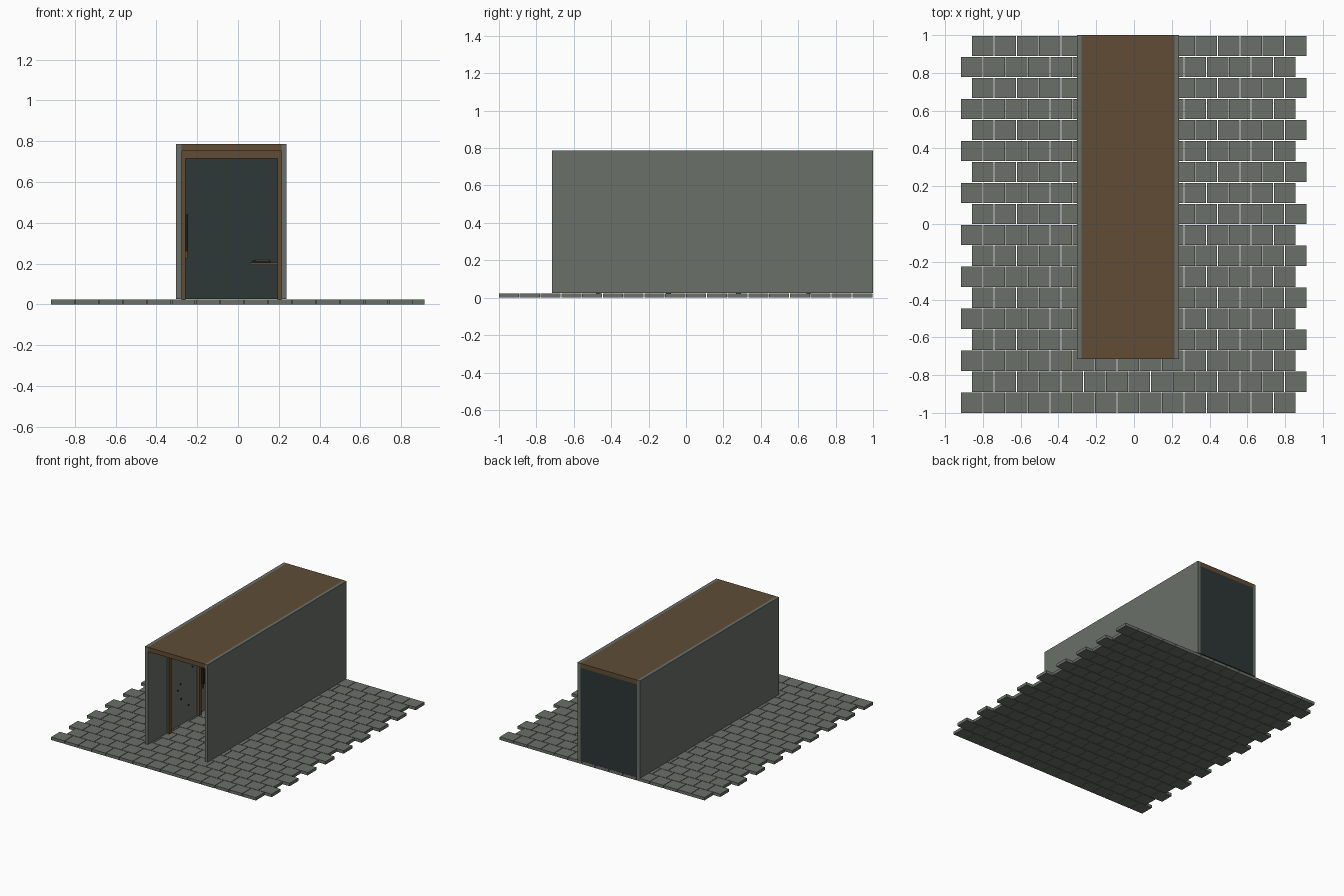
import bpy, bmesh
from mathutils import Vector

if "Cube" in bpy.data.objects:
    bpy.data.objects.remove(bpy.data.objects["Cube"])


def material(name, rgb):
    m = bpy.data.materials.new(name)
    m.diffuse_color = (*rgb, 1.0)
    m.use_nodes = True
    m.node_tree.nodes["Principled BSDF"].inputs["Base Color"].default_value = m.diffuse_color
    return m


STONE = material("grey stone", (0.145, 0.160, 0.138))
WOOD = material("brown wood", (0.115, 0.073, 0.036))
DARK = material("dark slate", (0.027, 0.038, 0.038))
IRON = material("black iron", (0.012, 0.012, 0.013))
PAPER = material("pale grey green", (0.17, 0.20, 0.16))


def boxes(name, spans, mat):
    """One object from boxes given as (x0, x1, y0, y1, z0, z1)."""
    bm = bmesh.new()
    for x0, x1, y0, y1, z0, z1 in spans:
        lo, hi = Vector((x0, y0, z0)), Vector((x1, y1, z1))
        for v in bmesh.ops.create_cube(bm, size=1.0)["verts"]:
            v.co = Vector(a * b for a, b in zip(v.co, hi - lo)) + (lo + hi) / 2
    me = bpy.data.meshes.new(name)
    bm.to_mesh(me)
    bm.free()
    me.materials.append(mat)
    ob = bpy.data.objects.new(name, me)
    bpy.context.collection.objects.link(ob)
    return ob


# Paving: staggered rows of separate slabs with narrow open joints
ROWS, COLS, GAP = 18, 15, 0.004
PX, PY, FLOOR = 0.1183, 2.0 / 18, 0.023
slabs = []
for r in range(ROWS):
    start = -0.916 if r % 2 == 0 else -0.857
    y = -1.0 + r * PY
    for c in range(COLS):
        x = start + c * PX
        slabs.append((x, x + PX - GAP, y, y + PY - GAP, 0.0, FLOOR))
boxes("paving_slabs", slabs, STONE)

# Corridor shell
FRONT, BACK, TOP = -0.716, 1.0, 0.787
XL, XR = -0.278, 0.214
BASE = FLOOR + 0.003
boxes("left_wall", [(-0.303, XL, FRONT, BACK, BASE, TOP)], STONE)
boxes("right_wall", [(XR, 0.239, FRONT, BACK, BASE, TOP)], STONE)
boxes("ceiling", [(XL, XR, FRONT, BACK, 0.752, TOP)], WOOD)
boxes("end_wall", [(XL, XR, BACK - 0.02, BACK, BASE, 0.752)], DARK)

# Timber support frames along the corridor
for i in range(4):
    y0 = -0.482 + i * 0.375
    y1 = y0 + 0.026
    boxes(f"timber_frame_{i + 1}", [
        (XL, XL + 0.021, y0, y1, FLOOR, 0.716),
        (XR - 0.020, XR, y0, y1, FLOOR, 0.716),
        (XL, XR, y0, y1, 0.716, 0.752)], WOOD)

# Wall shelf with a small stack lying on it
boxes("wall_shelf", [(0.06, XR, 0.36, 0.60, 0.192, 0.205)], WOOD)
boxes("shelf_box", [(0.07, 0.16, 0.42, 0.54, 0.205, 0.214)], IRON)
boxes("shelf_sheet", [(0.085, 0.155, 0.43, 0.53, 0.214, 0.220)], PAPER)

# Iron bracket on the left wall with a short wooden grip
boxes("wall_bracket", [(XL, -0.244, -0.078, -0.058, 0.26, 0.44)], IRON)
boxes("bracket_grip", [(-0.257, -0.248, -0.073, -0.063, 0.225, 0.26)], WOOD)

# Small studs on the left wall
boxes("wall_studs", [(XL, XL + 0.005, y, y + 0.01, z, z + 0.01)
                     for y, z in ((-0.35, 0.30), (-0.32, 0.34), (-0.31, 0.22),
                                  (-0.17, 0.42), (-0.22, 0.14))], IRON)
